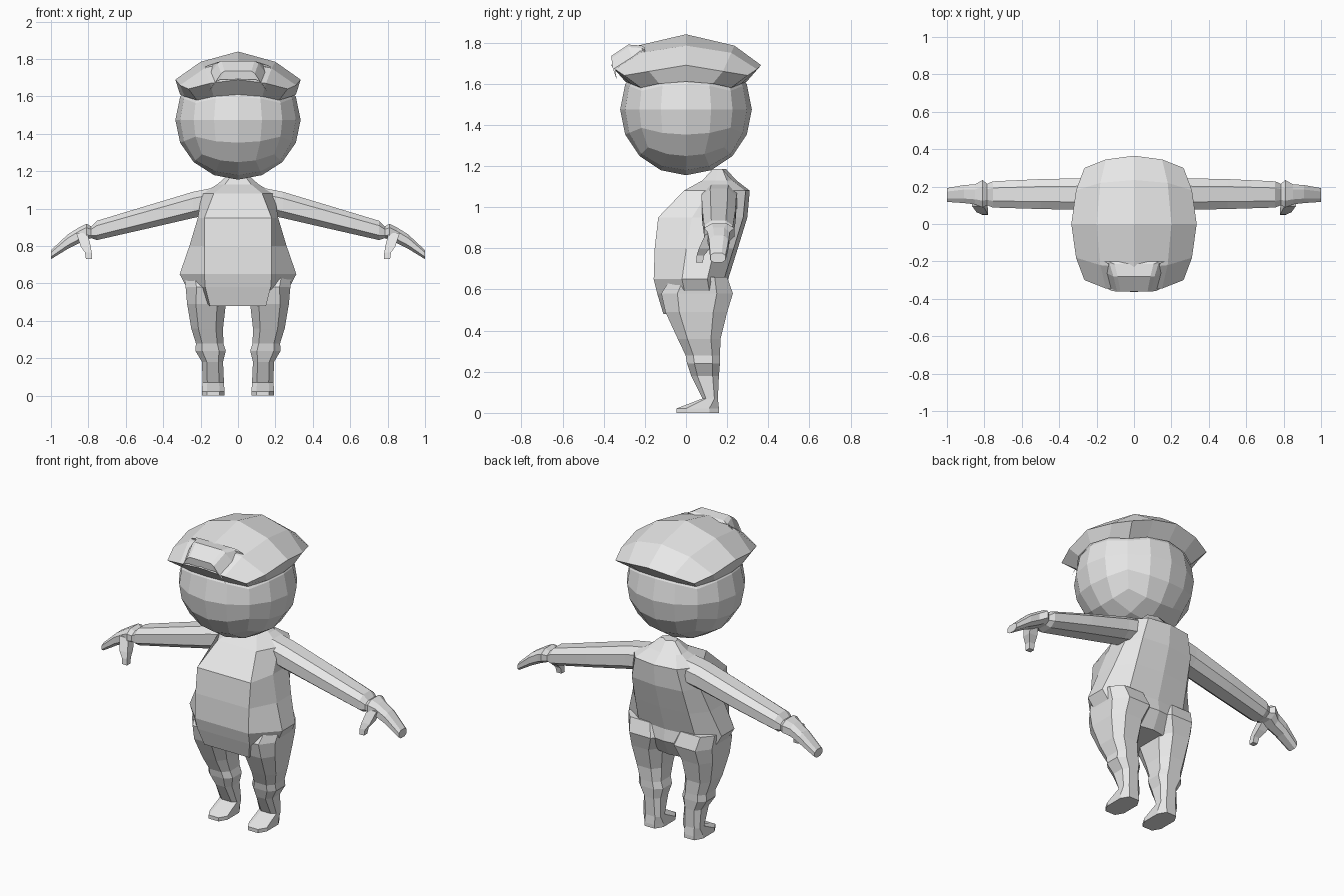
import bpy, bmesh, math
from mathutils import Vector

if "Cube" in bpy.data.objects:
    bpy.data.objects.remove(bpy.data.objects["Cube"])

grey = bpy.data.materials.new("plain grey")
grey.diffuse_color = (0.8, 0.8, 0.8, 1)
grey.use_nodes = True
grey.node_tree.nodes["Principled BSDF"].inputs["Base Color"].default_value = grey.diffuse_color


def finish(name, bm):
    bmesh.ops.recalc_face_normals(bm, faces=bm.faces)
    me = bpy.data.meshes.new(name)
    bm.to_mesh(me)
    bm.free()
    me.materials.append(grey)
    ob = bpy.data.objects.new(name, me)
    bpy.context.collection.objects.link(ob)
    return ob


def loft(name, rings):
    """Skin a list of equal-length point rings and close both ends."""
    bm = bmesh.new()
    vs = [[bm.verts.new(p) for p in r] for r in rings]
    n = len(vs[0])
    for a, b in zip(vs, vs[1:]):
        for i in range(n):
            j = (i + 1) % n
            bm.faces.new((a[i], a[j], b[j], b[i]))
    bm.faces.new(vs[0])
    bm.faces.new(vs[-1])
    return finish(name, bm)


def octagon(hu, hv, c=0.5):
    """Rectangle with clipped corners, as (u, v) pairs."""
    q = [(hu, hv * c), (hu * c, hv)]
    return (q + [(-u, v) for u, v in q[::-1]] + [(-u, -v) for u, v in q]
            + [(u, -v) for u, v in q[::-1]])


# Head: a cube rounded into a ball of even quads
bm = bmesh.new()
bmesh.ops.create_cube(bm, size=2)
bmesh.ops.subdivide_edges(bm, edges=bm.edges[:], cuts=3, use_grid_fill=True)
for v in bm.verts:
    d = Vector([math.tan(c * math.pi / 4) for c in v.co]).normalized()
    v.co = (d.x * 0.335, d.y * 0.32, 1.475 + d.z * 0.32)
finish("head", bm)

# Cap: quarter of a draped sheet, mirrored, with a rim turned in to the head
SHEET = {(0, 0): (0, 0, 1.84), (1, 0): (.2, 0, 1.785), (2, 0): (.335, 0, 1.69),
         (0, 1): (0, .235, 1.785), (1, 1): (.18, .22, 1.75), (2, 1): (.31, .18, 1.66),
         (0, 2): (0, .365, 1.69), (1, 2): (.15, .345, 1.67), (2, 2): (.265, .3, 1.64)}
RIM = {(2, 0): (.31, 0, 1.61), (2, 1): (.285, .13, 1.60), (2, 2): (.22, .22, 1.58),
       (1, 2): (.13, .27, 1.60), (0, 2): (0, .295, 1.61)}


def corner(table, i, j):
    x, y, z = table[abs(i), abs(j)]
    return (math.copysign(x, i), math.copysign(y, j), z)


bm = bmesh.new()
span = range(-2, 3)
top = {(i, j): bm.verts.new(corner(SHEET, i, j)) for i in span for j in span}
low = {k: bm.verts.new(corner(RIM, *k)) for k in top if max(map(abs, k)) == 2}
for i in range(-2, 2):
    for j in range(-2, 2):
        bm.faces.new((top[i, j], top[i + 1, j], top[i + 1, j + 1], top[i, j + 1]))
    for s in (-2, 2):
        for a, b in (((i, s), (i + 1, s)), ((s, i), (s, i + 1))):
            bm.faces.new((top[a], top[b], low[b], low[a]))
finish("cap", bm)

# Raised plate on the front of the cap: sections as half width, y, z
PLATE = [(.17, -.2, 1.775), (.13, -.215, 1.785), (.11, -.28, 1.79),
         (.09, -.362, 1.735), (.12, -.357, 1.69)]
bm = bmesh.new()
rows = []
for w, y, z in PLATE:
    rows.append([bm.verts.new(p) for p in ((-w - .04, y + .02, z - .07), (-w, y, z - .012),
                                           (-w * .8, y, z), (w * .8, y, z),
                                           (w, y, z - .012), (w + .04, y + .02, z - .07))])
for a, b in zip(rows, rows[1:]):
    for i in range(5):
        bm.faces.new((a[i], a[i + 1], b[i + 1], b[i]))
finish("cap_plate", bm)

# Torso: z, half width, front half width, front y, back half width, back y
TORSO = [(1.185, .05, .03, .13, .03, .195), (1.13, .11, .07, .08, .09, .245),
         (1.08, .195, .13, -.01, .14, .31), (.95, .215, .18, -.135, .17, .298),
         (.80, .26, .18, -.152, .18, .252), (.65, .312, .18, -.157, .19, .205),
         (.58, .275, .175, -.14, .18, .215), (.48, .15, .15, -.11, .12, .165)]
rings = []
for z, w, a, yf, b, yb in TORSO:
    d = yb - yf
    half = [(a, yf), (w, yf + d * .38), (w, yf + d * .72), (b, yb - .02)]
    pts = [(0, yf)] + half + [(0, yb)] + [(-x, y) for x, y in half[::-1]]
    rings.append([(x, y, z) for x, y in pts])
loft("torso", rings)

# Leg and foot: z, inner x, outer x, front y, back y
LEG = [(.66, .05, .29, -.07, .20), (.58, .02, .28, -.12, .228),
       (.49, .065, .272, -.10, .20), (.36, .08, .25, -.04, .168),
       (.28, .078, .225, -.002, .165), (.24, .065, .228, .005, .165),
       (.18, .08, .192, .025, .16), (.07, .075, .19, .08, .155),
       (.022, .072, .193, -.045, .16), (0, .072, .193, -.045, .16)]
# Arm and hand: x, bottom z, top z, front y, back y
ARM = [(.14, .97, 1.11, .08, .25), (.24, .95, 1.09, .075, .245),
       (.50, .89, 1.012, .08, .24), (.755, .832, .935, .088, .228),
       (.785, .842, .905, .10, .215), (.81, .835, .92, .088, .235),
       (.85, .815, .90, .105, .212), (.91, .785, .862, .112, .208),
       (1.0, .73, .778, .118, .192)]
# Thumb: z, x, y, half size
THUMB = [(.87, .835, .125, .03), (.80, .815, .09, .027),
         (.765, .80, .07, .018), (.73, .797, .065, .016)]

for side, s in (("left", 1), ("right", -1)):
    loft(side + "_leg", [[(s * ((a + b) / 2 + u), (f + k) / 2 + v, z)
                          for u, v in octagon((b - a) / 2, (k - f) / 2, .55)]
                         for z, a, b, f, k in LEG])
    loft(side + "_arm", [[(s * x, (f + k) / 2 + u, (a + b) / 2 + v)
                          for u, v in octagon((k - f) / 2, (b - a) / 2)]
                         for x, a, b, f, k in ARM])
    loft(side + "_thumb", [[(s * (x + i * h), y + j * h, z)
                            for i, j in ((-1, -1), (1, -1), (1, 1), (-1, 1))]
                           for z, x, y, h in THUMB])
